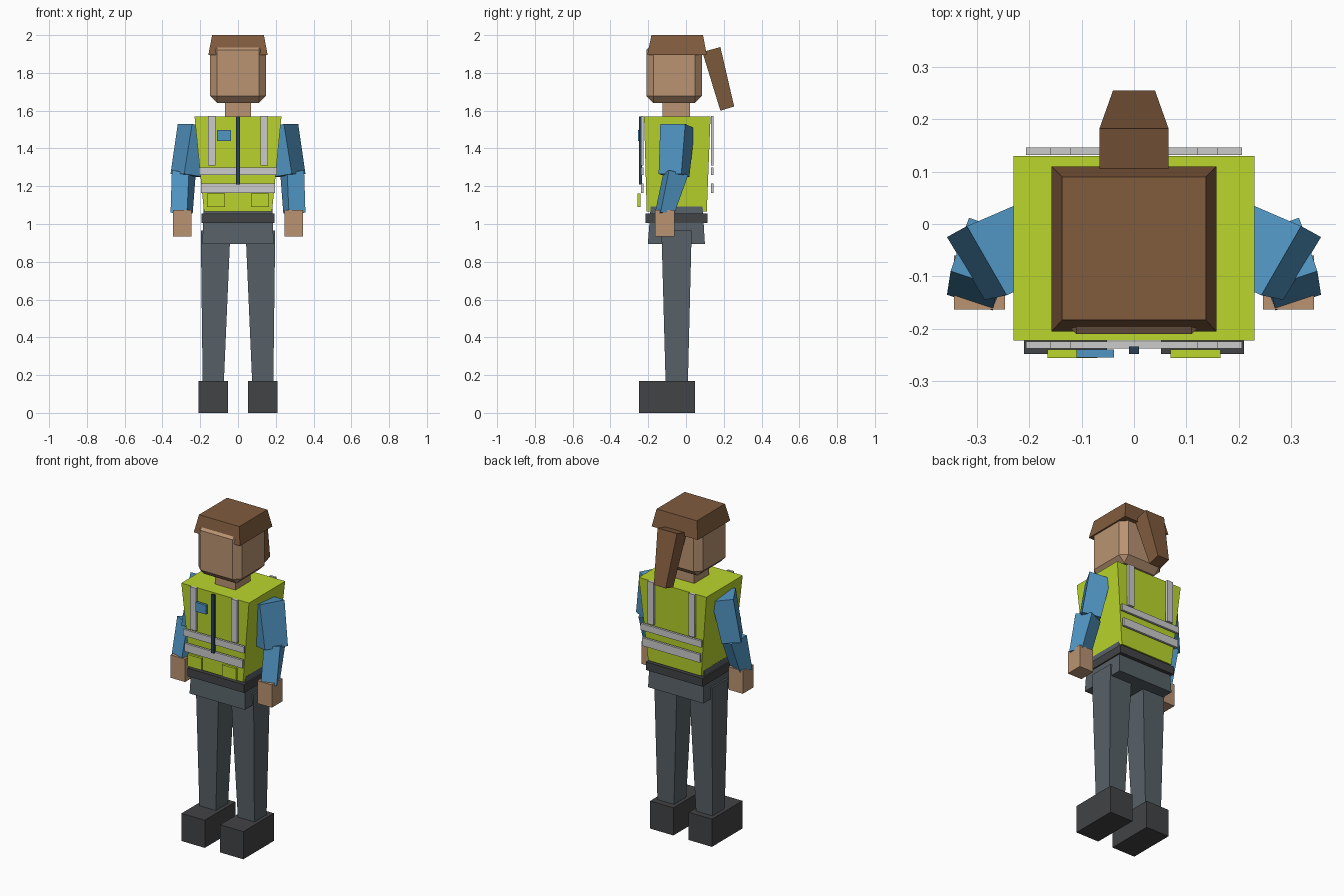
import bpy, bmesh

if "Cube" in bpy.data.objects:
    bpy.data.objects.remove(bpy.data.objects["Cube"])


def material(name, rgb):
    m = bpy.data.materials.new(name)
    m.diffuse_color = tuple((c / 255) ** 2.2 for c in rgb) + (1,)
    m.use_nodes = True
    m.node_tree.nodes["Principled BSDF"].inputs["Base Color"].default_value = m.diffuse_color
    return m


SKIN = material("skin", (184, 146, 114))
HAIR = material("hair", (128, 92, 64))
LIME = material("lime", (186, 213, 48))
BLUE = material("blue", (82, 148, 194))
NAVY = material("navy", (48, 66, 88))
SILVER = material("silver", (205, 207, 209))
TROUSER = material("trouser", (88, 97, 103))
BLACK = material("black", (68, 69, 71))


def hexa(name, low, high, mat, bevel=0):
    """Six-sided block between two quads of corner points."""
    bm = bmesh.new()
    a = [bm.verts.new(p) for p in low]
    b = [bm.verts.new(p) for p in high]
    bm.faces.new(a[::-1])
    bm.faces.new(b)
    for i in range(4):
        j = (i + 1) % 4
        bm.faces.new((a[i], a[j], b[j], b[i]))
    if bevel:
        bmesh.ops.bevel(bm, geom=bm.edges[:], offset=bevel, segments=1, affect='EDGES')
    bmesh.ops.recalc_face_normals(bm, faces=bm.faces[:])
    me = bpy.data.meshes.new(name)
    bm.to_mesh(me)
    bm.free()
    me.materials.append(mat)
    ob = bpy.data.objects.new(name, me)
    bpy.context.collection.objects.link(ob)
    return ob


def rect(x0, x1, y0, y1, z):
    return [(x0, y0, z), (x1, y0, z), (x1, y1, z), (x0, y1, z)]


def block(name, x0, x1, y0, y1, z0, z1, mat, bevel=0):
    return hexa(name, rect(x0, x1, y0, y1, z0), rect(x0, x1, y0, y1, z1), mat, bevel)


def taper(name, low, high, mat):
    return hexa(name, rect(*low), rect(*high), mat)


def pair(name, low, high, mat):
    """The same block on both sides of x = 0."""
    for side, s in (("right", 1), ("left", -1)):
        hexa(f"{side}_{name}", [(s * x, y, z) for x, y, z in low],
             [(s * x, y, z) for x, y, z in high], mat)


def pair_block(name, x0, x1, y0, y1, z0, z1, mat):
    pair(name, rect(x0, x1, y0, y1, z0), rect(x0, x1, y0, y1, z1), mat)


# Head, hair and neck
block("head", -.148, .148, -.21, .085, 1.64, 1.96, SKIN, .038)
taper("hair_cap", (-.157, .157, -.205, .11, 1.895), (-.137, .137, -.183, .09, 2.0), HAIR)
hexa("ponytail",
     [(-.04, .182, 1.60), (.04, .182, 1.60), (.04, .255, 1.622), (-.04, .255, 1.622)],
     [(-.066, .087, 1.91), (.066, .087, 1.91), (.066, .182, 1.937), (-.066, .182, 1.937)], HAIR)
block("neck", -.07, .07, -.125, .02, 1.55, 1.66, SKIN)

# Torso, belt and hips
taper("vest", (-.18, .18, -.208, .11, 1.065), (.23 * -1, .23, -.222, .13, 1.57), LIME)
block("belt", -.193, .193, -.215, .115, 1.005, 1.055, BLACK)
taper("hips", (-.188, .188, -.202, .1, .895), (-.183, .183, -.187, .088, 1.092), TROUSER)

# Reflective strips on front and back of the vest
for face, y0, y1 in (("front", -.238, -.224), ("back", .132, .146)):
    pair_block(f"{face}_brace", .12, .16, y0, y1, 1.31, 1.572, SILVER)
    block(f"{face}_upper_band", -.206, .206, y0, y1, 1.26, 1.30, SILVER)
    block(f"{face}_lower_band", -.196, .196, y0, y1, 1.165, 1.215, SILVER)

# Zip, chest badge and pockets
block("zip", -.01, .01, -.248, -.234, 1.21, 1.568, NAVY)
block("badge", -.11, -.038, -.255, -.24, 1.44, 1.497, BLUE)
pair_block("pocket", .07, .165, -.256, -.24, 1.09, 1.162, LIME)

# Arms and hands
pair("upper_arm",
     [(.357, -.025, 1.265), (.285, -.145, 1.265), (.19, -.1, 1.25), (.255, .018, 1.25)],
     [(.319, -.004, 1.53), (.243, -.136, 1.53), (.13, -.085, 1.505), (.205, .045, 1.505)], BLUE)
pair("forearm",
     [(.357, -.135, 1.06), (.27, -.165, 1.055), (.24, -.09, 1.055), (.327, -.06, 1.06)],
     [(.35, -.09, 1.285), (.26, -.12, 1.27), (.225, -.02, 1.25), (.315, .012, 1.26)], BLUE)
pair_block("hand", .246, .344, -.163, -.06, .935, 1.075, SKIN)

# Legs and shoes
pair("leg", rect(.075, .187, -.108, .01, .16), rect(.04, .197, -.13, .03, .965), TROUSER)
pair_block("shoe", .052, .21, -.248, .048, 0, .17, BLACK)
